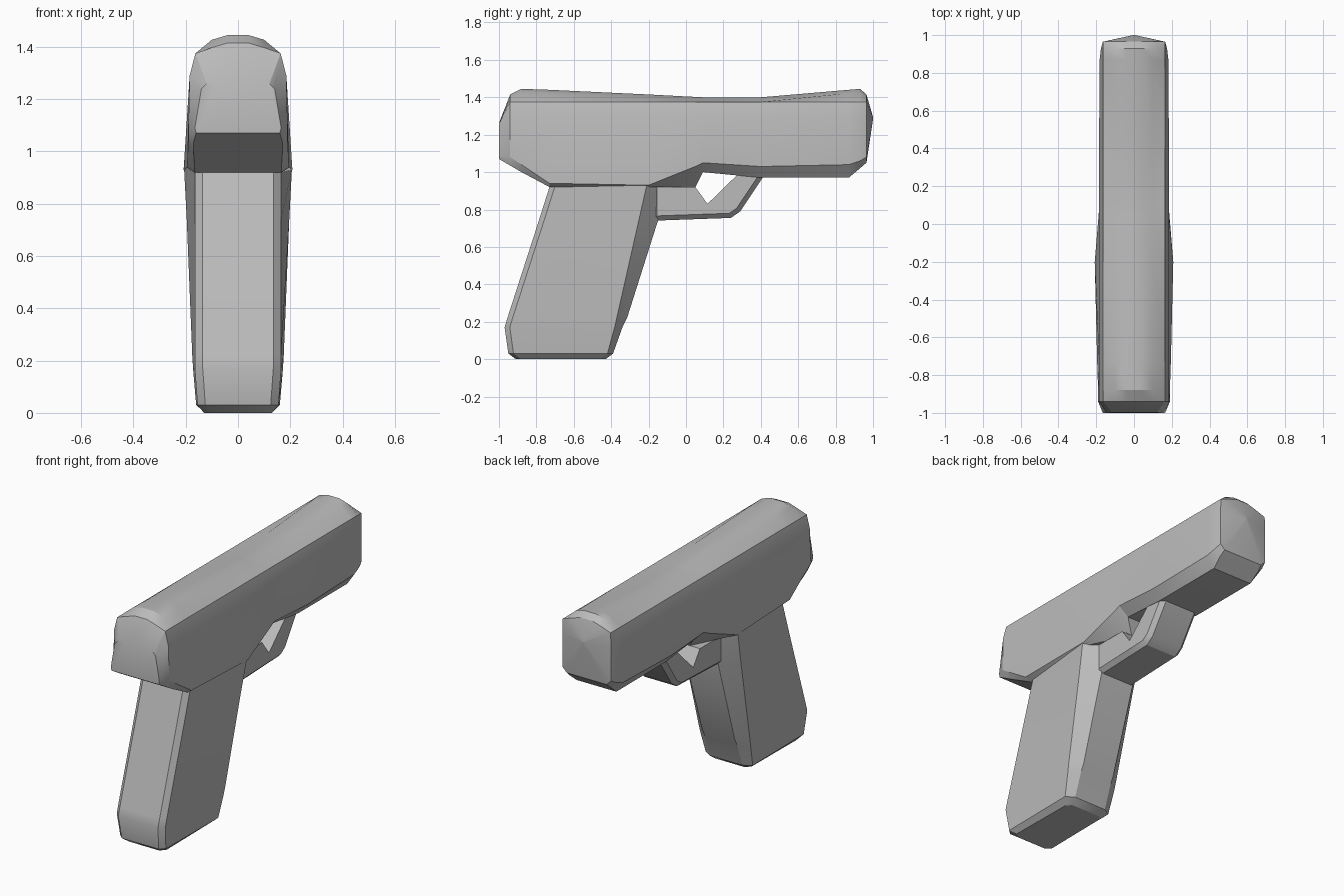
import bpy, bmesh
from math import radians

cube = bpy.data.objects.get("Cube")
if cube:
    bpy.data.objects.remove(cube)

grey = bpy.data.materials.new("mid grey")
grey.use_nodes = True
COLOUR = (0.5, 0.5, 0.5, 1)
grey.diffuse_color = COLOUR
grey.node_tree.nodes["Principled BSDF"].inputs["Base Color"].default_value = COLOUR


def finish(bm, name):
    bmesh.ops.recalc_face_normals(bm, faces=bm.faces)
    mesh = bpy.data.meshes.new(name)
    bm.to_mesh(mesh)
    bm.free()
    mesh.materials.append(grey)
    obj = bpy.data.objects.new(name, mesh)
    bpy.context.collection.objects.link(obj)
    return obj


def smooth(obj, angle=25):
    bpy.ops.object.select_all(action='DESELECT')
    obj.select_set(True)
    bpy.context.view_layer.objects.active = obj
    bpy.ops.object.shade_smooth_by_angle(angle=radians(angle))


def loft(name, halves):
    """Skin a row of half sections, each mirrored across x = 0."""
    bm = bmesh.new()
    rings = [[bm.verts.new(p) for p in half + [(-x, y, z) for x, y, z in reversed(half)]]
             for half in halves]
    n = len(rings[0])
    for a, b in zip(rings, rings[1:]):
        for i in range(n):
            j = (i + 1) % n
            bm.faces.new((a[i], a[j], b[j], b[i]))
    bm.faces.new(rings[0])
    bm.faces.new(rings[-1])
    return finish(bm, name)


# Upper body: y, bottom half width and height, lower side width and height, top height
stations = [
    (-0.94, .170, 1.035, .190, 1.08, 1.415),
    (-0.88, .170, 1.00, .190, 1.04, 1.445),
    (-0.73, .165, 0.92, .195, 0.94, 1.440),
    (-0.20, .180, 0.92, .208, 0.93, 1.415),
    (0.05, .060, 0.92, .187, 1.03, 1.402),
    (0.09, .120, 1.00, .185, 1.05, 1.400),
    (0.40, .135, 0.97, .185, 1.03, 1.400),
    (0.87, .135, 0.97, .182, 1.04, 1.440),
    (0.93, .140, 1.02, .175, 1.06, 1.445),
    (0.965, .135, 1.05, .165, 1.08, 1.415),
]
sections = [[(wb, y, zb), (wm, y, zm), (min(wm, .185), y, 1.29), (.163, y, 1.375),
             (.10, y, zt - .018), (.04, y, zt)]
            for y, wb, zb, wm, zm, zt in stations]
# Rounded rear face and shallow pointed front face
rear = [(.16, -1, 1.07), (.165, -1, 1.09), (.14, -1, 1.24), (.12, -.998, 1.26),
        (.08, -.997, 1.265), (.03, -.997, 1.27)]
tip = [(x * .03, 1, 1.29 + (z - 1.29) * .03) for x, y, z in sections[-1]]
smooth(loft("upper_body", [rear] + sections + [tip]))

# Grip: height, rear y, front y, rear half width, widest half width, front half width
levels = [
    (0.00, -.91, -.43, .100, .125, .100),
    (0.03, -.95, -.39, .125, .160, .110),
    (0.17, -.97, -.34, .135, .172, .110),
    (0.22, -.955, -.315, .135, .175, .110),
    (0.74, -.787, -.15, .135, .196, .115),
    (0.93, -.727, -.15, .135, .206, .125),
]
grip = []
for z, rear_y, front_y, wr, ww, wf in levels:
    side_y = -.42 + .21 * z / .93
    grip.append([(wr, rear_y, z), (wr + .03, rear_y + .028, z),
                 (ww, min(side_y, front_y - .03), z), (wf, front_y, z)])
smooth(loft("grip", grip))

# Trigger guard, extruded across x with chamfered edges
HALF = .13
outline = [(-.18, .74), (.10, .75), (.24, .755), (.29, .79), (.41, .97), (.40, 1.03),
           (.32, 1.03), (.115, .83), (.05, .92), (-.18, .92)]
bm = bmesh.new()
face = bm.faces.new([bm.verts.new((-HALF, y, z)) for y, z in outline])
moved = bmesh.ops.extrude_face_region(bm, geom=[face])["geom"]
bmesh.ops.translate(bm, vec=(2 * HALF, 0, 0),
                    verts=[v for v in moved if isinstance(v, bmesh.types.BMVert)])
rims = [e for e in bm.edges if abs(e.verts[0].co.x - e.verts[1].co.x) < .01
        and min(v.co.z for v in e.verts) < .8]
bmesh.ops.bevel(bm, geom=rims, offset=.025, segments=1, affect='EDGES')
smooth(finish(bm, "trigger_guard"))
